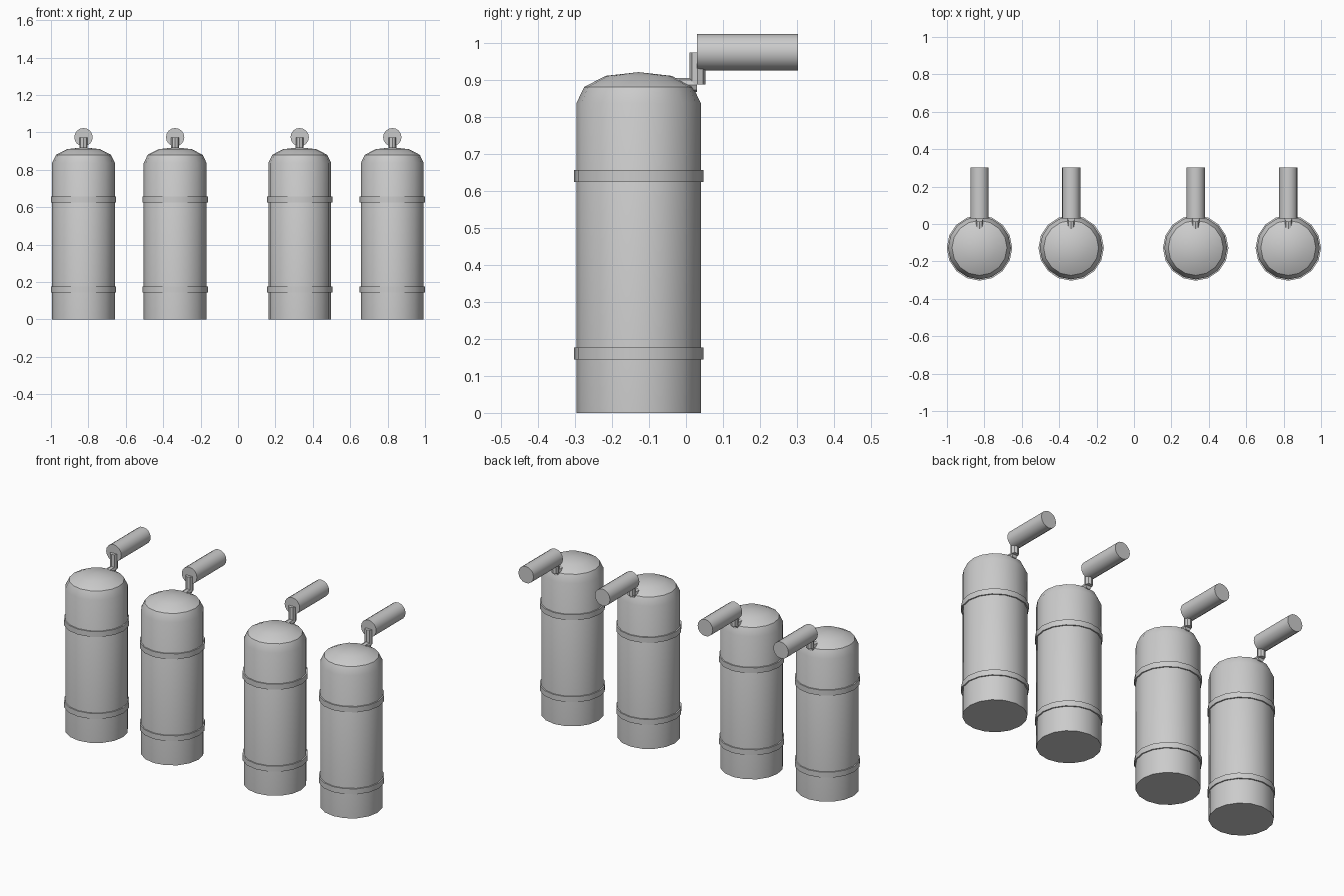
import bpy
import bmesh
import math
from mathutils import Matrix, Vector

cube = bpy.data.objects.get("Cube")
if cube:
    bpy.data.objects.remove(cube, do_unlink=True)

grey = bpy.data.materials.new("light grey")
grey.use_nodes = True
colour = (0.6, 0.6, 0.6, 1)
grey.diffuse_color = colour
grey.node_tree.nodes["Principled BSDF"].inputs["Base Color"].default_value = colour

SIDES = 16
TANK_Y = -0.128


def finish(name, bm, place):
    bmesh.ops.recalc_face_normals(bm, faces=bm.faces[:])
    mesh = bpy.data.meshes.new(name)
    bm.to_mesh(mesh)
    bm.free()
    mesh.materials.append(grey)
    obj = bpy.data.objects.new(name, mesh)
    bpy.context.collection.objects.link(obj)
    obj.location = place
    bpy.ops.object.select_all(action="DESELECT")
    obj.select_set(True)
    bpy.context.view_layer.objects.active = obj
    bpy.ops.object.shade_smooth_by_angle(angle=math.radians(35))


def lathe(name, profile, place, closed=False):
    """Spin a (radius, height) profile around the vertical axis."""
    bm = bmesh.new()
    verts = [bm.verts.new((r, 0, z)) for r, z in profile]
    edges = [bm.edges.new(pair) for pair in zip(verts, verts[1:])]
    if closed:
        edges.append(bm.edges.new((verts[-1], verts[0])))
    bmesh.ops.spin(bm, geom=verts + edges, axis=(0, 0, 1), cent=(0, 0, 0),
                   angle=math.tau, steps=SIDES)
    bmesh.ops.remove_doubles(bm, verts=bm.verts[:], dist=0.0005)
    finish(name, bm, place)


def rod(name, start, end, radius, sides, place):
    """Capped cylinder between two points."""
    a, b = Vector(start), Vector(end)
    turn = (b - a).to_track_quat("Z", "Y").to_matrix().to_4x4()
    bm = bmesh.new()
    bmesh.ops.create_cone(bm, cap_ends=True, segments=sides, radius1=radius,
                          radius2=radius, depth=(b - a).length,
                          matrix=Matrix.Translation((a + b) / 2) @ turn)
    finish(name, bm, place)


tank = [(0, 0), (0.168, 0), (0.168, 0.836), (0.147, 0.88), (0.089, 0.91), (0, 0.92)]

for i, x in enumerate((-0.826, -0.336, 0.33, 0.825), 1):
    # Domed tank
    lathe(f"tank_{i}", tank, (x, TANK_Y, 0))
    # Two raised bands
    for part, z in (("lower", 0.16), ("upper", 0.64)):
        ring = [(0.164, -0.016), (0.175, -0.016), (0.175, 0.016), (0.164, 0.016)]
        lathe(f"{part}_band_{i}", ring, (x, TANK_Y, z), closed=True)
    # Neck, upright stem and horizontal nozzle at the back
    rod(f"neck_{i}", (0, -0.07, 0.885), (0, 0.03, 0.885), 0.019, 8, (x, 0, 0))
    rod(f"stem_{i}", (0, 0.031, 0.886), (0, 0.031, 0.973), 0.0215, 8, (x, 0, 0))
    rod(f"nozzle_{i}", (0, 0.03, 0.974), (0, 0.302, 0.974), 0.049, SIDES, (x, 0, 0))
